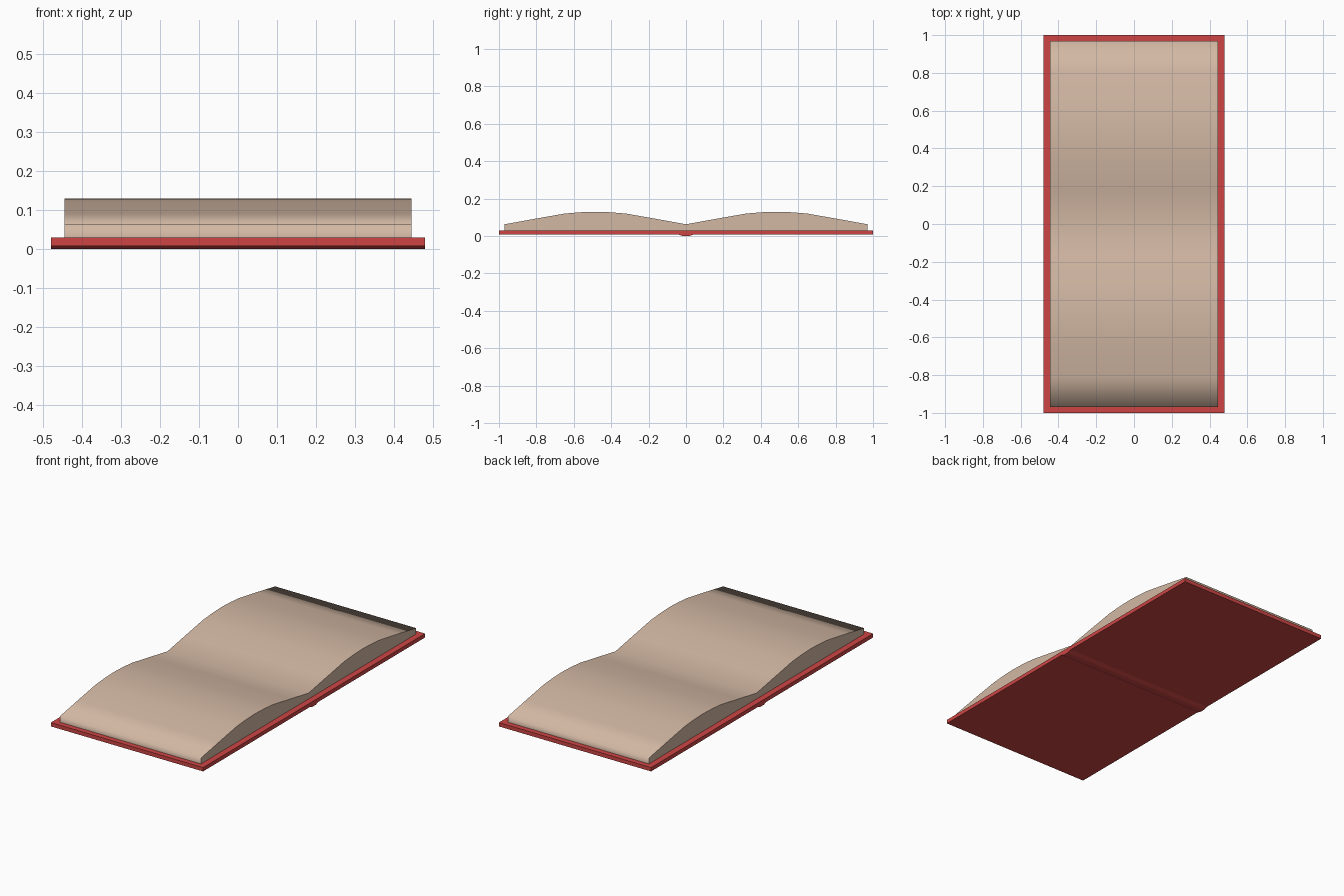
import bpy, bmesh, math

if "Cube" in bpy.data.objects:
    bpy.data.objects.remove(bpy.data.objects["Cube"])


def material(name, color):
    m = bpy.data.materials.new(name)
    m.diffuse_color = color
    m.use_nodes = True
    m.node_tree.nodes["Principled BSDF"].inputs["Base Color"].default_value = m.diffuse_color
    return m


def extrude_profile(name, points, half_width, mat):
    """Extrude a closed (y, z) outline along x, centred on x = 0."""
    bm = bmesh.new()
    face = bm.faces.new([bm.verts.new((-half_width, y, z)) for y, z in points])
    out = bmesh.ops.extrude_face_region(bm, geom=[face])
    verts = [v for v in out["geom"] if isinstance(v, bmesh.types.BMVert)]
    bmesh.ops.translate(bm, verts=verts, vec=(2 * half_width, 0, 0))
    bmesh.ops.recalc_face_normals(bm, faces=bm.faces)
    mesh = bpy.data.meshes.new(name)
    bm.to_mesh(mesh)
    bm.free()
    obj = bpy.data.objects.new(name, mesh)
    bpy.context.collection.objects.link(obj)
    mesh.materials.append(mat)
    return obj


red = material("cover_red", (0.62, 0.06, 0.06, 1))
paper = material("paper", (0.65, 0.48, 0.37, 1))

# Hard cover with a shallow spine ridge underneath
cover = [(-1, 0.03), (-1, 0.008), (-0.04, 0.008), (-0.015, 0),
         (0.015, 0), (0.04, 0.008), (1, 0.008), (1, 0.03)]
extrude_profile("cover", cover, 0.48, red)

# Open pages: one arched half, mirrored about the gutter
half = [(0.16, 0.092), (0.32, 0.12), (0.40, 0.127), (0.485, 0.13),
        (0.57, 0.127), (0.65, 0.12), (0.81, 0.092), (0.97, 0.063)]
top = [(-y, z) for y, z in reversed(half)] + [(0, 0.063)] + half
pages = extrude_profile("pages", top + [(0.97, 0.029), (-0.97, 0.029)], 0.445, paper)

# Smooth the paper curve over its ends, keeping the flat sides sharp
bpy.context.view_layer.objects.active = pages
pages.select_set(True)
bpy.ops.object.shade_smooth_by_angle(angle=math.radians(85))
